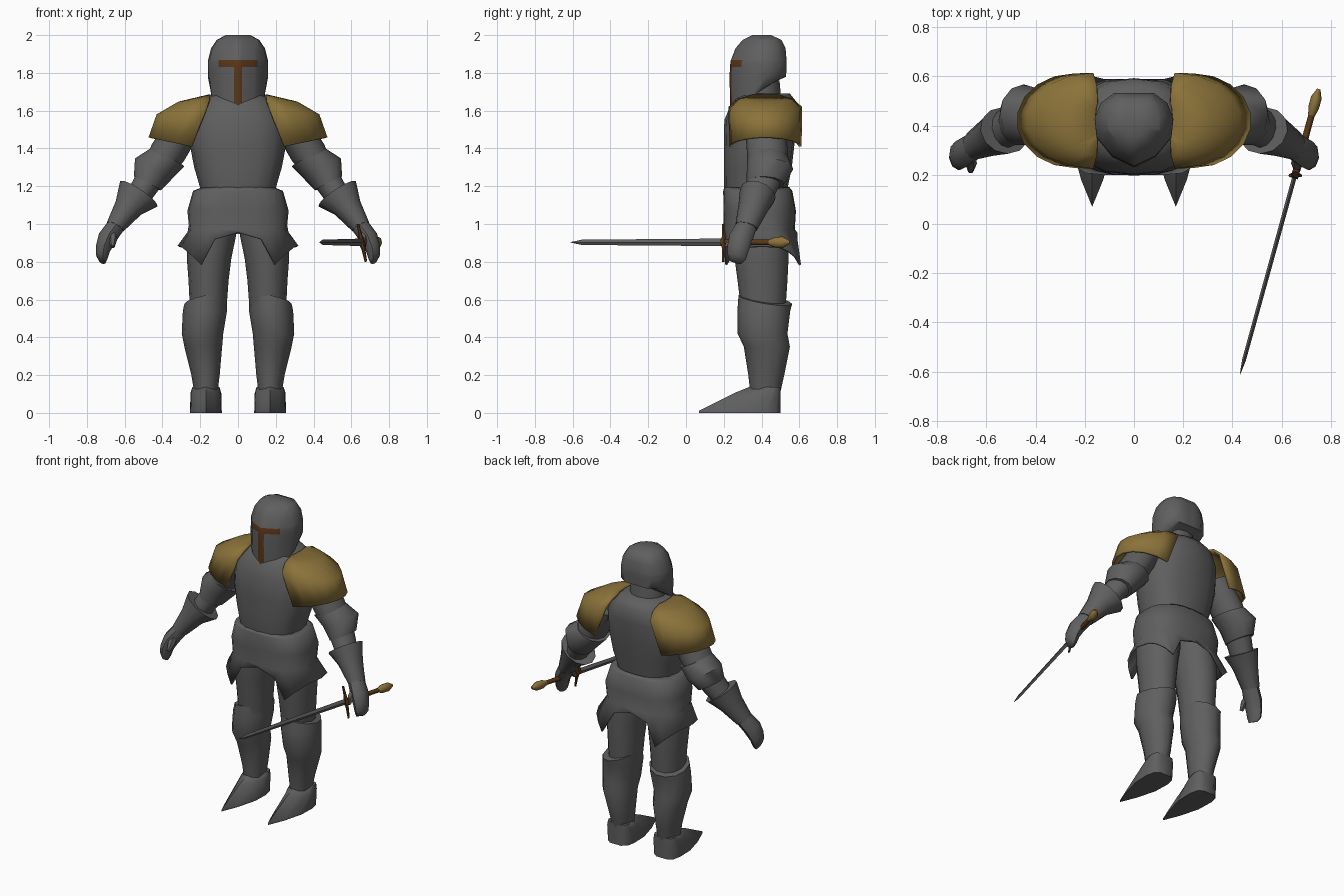
import bpy, bmesh, math
from mathutils import Vector

if "Cube" in bpy.data.objects:
    bpy.data.objects.remove(bpy.data.objects["Cube"])


def material(name, rgb):
    m = bpy.data.materials.new(name)
    m.diffuse_color = (*rgb, 1)
    m.use_nodes = True
    m.node_tree.nodes["Principled BSDF"].inputs["Base Color"].default_value = m.diffuse_color
    return m


STEEL = material("dark_steel", (0.115, 0.115, 0.115))
GOLD = material("dull_gold", (0.26, 0.17, 0.042))
BROWN = material("dark_brown", (0.10, 0.037, 0.009))


def oval(c, rx, ry, axis=(0, 0, 1), n=12, p=1.0):
    """Ring of points round c, square to axis; p below 1 squares it off."""
    a = Vector(axis).normalized()
    u = Vector((0, 1, 0)).cross(a).normalized()
    v = a.cross(u)
    pts = []
    for i in range(n):
        t = 2 * math.pi * i / n
        s, k = math.sin(t), math.cos(t)
        pts.append(Vector(c) + u * rx * math.copysign(abs(k) ** p, k)
                   + v * ry * math.copysign(abs(s) ** p, s))
    return pts


def loft(name, rings, mat=STEEL, mirror=False, closed=True, caps=True, shell=0):
    """Skin a list of equal point rows into one object."""
    bm = bmesh.new()
    rows = [[bm.verts.new(q) for q in r] for r in rings]
    n = len(rows[0])
    for a, b in zip(rows, rows[1:]):
        for i in range(n if closed else n - 1):
            j = (i + 1) % n
            bm.faces.new((a[i], a[j], b[j], b[i]))
    if caps:
        bm.faces.new(rows[0])
        bm.faces.new(rows[-1])
    bmesh.ops.recalc_face_normals(bm, faces=bm.faces)
    me = bpy.data.meshes.new(name)
    bm.to_mesh(me)
    bm.free()
    ob = bpy.data.objects.new(name, me)
    bpy.context.collection.objects.link(ob)
    me.materials.append(mat)
    if mirror:
        ob.modifiers.new("mirror", 'MIRROR').use_mirror_merge = False
    if shell:
        so = ob.modifiers.new("shell", 'SOLIDIFY')
        so.thickness, so.offset = shell, -1
    return ob


# Helmet: pointed front, flat back, chin lower than the nape
half = [(0, -1), (.55, -.72), (.95, -.2), (1, .3), (.85, .72), (.5, 1)]
plan = half + [(-x, y) for x, y in reversed(half[1:])]
rings = []
for z, rx, y0, y1, slope in [(1.68, .145, .235, .48, .08), (1.78, .16, .23, .53, 0),
                             (1.86, .16, .235, .533, 0), (1.93, .143, .262, .527, 0),
                             (1.975, .112, .30, .505, 0), (2.0, .065, .35, .45, 0)]:
    rings.append([(x * rx, (y0 + y1) / 2 + y * (y1 - y0) / 2, z + slope * y) for x, y in plan])
helmet = loft("helmet", rings)

# T-shaped visor slit, cut into the helmet and sunk
LOW, HIGH, STEM, WIDE = 1.832, 1.868, .021, .103
helmet.data.materials.append(BROWN)
bm = bmesh.new()
bm.from_mesh(helmet.data)
for co, no in [((0, 0, LOW), (0, 0, 1)), ((0, 0, HIGH), (0, 0, 1)), ((STEM, 0, 0), (1, 0, 0)),
               ((-STEM, 0, 0), (1, 0, 0)), ((WIDE, 0, 0), (1, 0, 0)), ((-WIDE, 0, 0), (1, 0, 0))]:
    bmesh.ops.bisect_plane(bm, geom=bm.verts[:] + bm.edges[:] + bm.faces[:],
                           plane_co=co, plane_no=no)
slit = []
for f in bm.faces:
    c = f.calc_center_median()
    bar = abs(c.x) < WIDE and LOW < c.z < HIGH
    stem = abs(c.x) < STEM and c.z < HIGH
    if c.y < .36 and f.normal.y < -.3 and (bar or stem):
        f.material_index = 1
        slit.append(f)
new = bmesh.ops.extrude_face_region(bm, geom=slit)
bmesh.ops.translate(bm, vec=(0, .015, 0),
                    verts=[g for g in new["geom"] if isinstance(g, bmesh.types.BMVert)])
bm.to_mesh(helmet.data)
bm.free()

# Neck and breastplate
loft("neck", [oval((0, .40, 1.60), .12, .11), oval((0, .395, 1.76), .11, .10)])
loft("breastplate", [oval((0, cy, z), rx, ry, n=16, p=.8) for z, cy, rx, ry in [
    (1.08, .375, .19, .15), (1.19, .37, .20, .168), (1.30, .38, .232, .18), (1.42, .387, .255, .187),
    (1.55, .398, .25, .195), (1.64, .415, .20, .175), (1.69, .415, .14, .135)]])

# Flared skirt with pointed corners on the hem
rings = [oval((0, cy, z), rx, ry, n=24, p=.75) for z, cy, rx, ry in [
    (1.195, .375, .19, .172), (1.175, .38, .238, .183), (1.07, .39, .268, .192), (.97, .388, .258, .188)]]
hem = oval((0, .408, 0), .32, .222, n=24, p=.7)
levels = [.885, .88, .86, .83, .785, .92, .955]
for i, q in enumerate(hem):
    k = min(i % 12, 12 - i % 12)
    q.z = levels[k]
    if k in (1, 2, 3):
        q.x *= .96
    if k >= 5:
        q.y = .2 if q.y < .4 else .59
loft("skirt", rings + [hem], caps=False, shell=.012)

# Legs
loft("thigh", [oval((cx, cy, z), rx, ry) for z, cx, cy, rx, ry in [
    (1.08, .125, .395, .12, .15), (.93, .142, .395, .13, .147), (.82, .153, .40, .118, .143),
    (.70, .156, .405, .106, .132), (.52, .158, .41, .095, .115)]], mirror=True)
rings = [oval((cx, cy, z), rx, ry) for z, cx, cy, rx, ry in [
    (.60, .172, .42, .112, .142), (.54, .175, .412, .117, .14), (.42, .188, .405, .11, .132),
    (.35, .184, .428, .10, .122), (.20, .172, .425, .075, .095), (.11, .17, .42, .062, .08)]]
for q in rings[0]:
    q.z -= .2 * (q.x - .172) + .16 * (q.y - .42)
loft("greave", rings, mirror=True)

# Pointed shoes
half = [(0, .07), (.045, .18), (.08, .31), (.084, .42), (.072, .475), (.04, .50)]
plan = half + [(-x, y) for x, y in reversed(half[1:])]
loft("shoe", [[(.17 + x * w, .5 - (.5 - y) * f, z) for x, y in plan]
              for z, f, w in [(0, 1, 1), (.012, 1, 1), (.105, .57, .97), (.138, .38, .85)]], mirror=True)

# Shoulder plates: half domes opening towards the neck
turns = [math.radians(a) for a in range(-90, 91, 20)]
loft("shoulder_plate", [[(x + a * math.cos(t), .42 + b * math.sin(t), z + dz * math.cos(t)) for t in turns]
     for x, a, b, z, dz in [(.148, .01, .07, 1.685, 0), (.152, .165, .145, 1.663, -.015),
                            (.165, .27, .195, 1.62, -.04), (.245, .232, .192, 1.41, .05)]],
     GOLD, mirror=True, closed=False, caps=False, shell=.015)

# Arms
DOWN = (.46, -.05, -.89)
loft("upper_arm", [oval((.27, .42, 1.54), .09, .11, DOWN), oval((.37, .43, 1.38), .096, .108, DOWN),
                   oval((.43, .43, 1.28), .08, .10, DOWN)], mirror=True)
loft("elbow_guard", [oval((.375, .435, 1.352), .102, .112, DOWN), oval((.445, .445, 1.295), .113, .123, DOWN),
                     oval((.48, .42, 1.215), .08, .10, DOWN)], mirror=True)
FORE = (.42, -.25, -.8)
loft("forearm", [oval((.46, .42, 1.25), .075, .09, FORE), oval((.57, .36, 1.08), .06, .07, FORE)], mirror=True)
cuff = oval((.525, .38, 1.16), .112, .098, FORE)
for q in cuff:
    q.z += .15 * (q.x - .525)
loft("gauntlet", [cuff, oval((.58, .355, 1.085), .076, .08, FORE), oval((.65, .32, .985), .050, .06, FORE)],
     mirror=True)
loft("hand", [oval(c, rx, ry, (.4, -.3, -.9), n=8) for c, rx, ry in [
    ((.64, .325, 1.0), .048, .055), ((.69, .292, .93), .05, .063), ((.715, .275, .87), .04, .058),
    ((.722, .268, .825), .033, .050), ((.718, .262, .80), .018, .035)]], mirror=True)
loft("thumb", [oval(c, r, r, (0, -.6, -.8), n=6) for c, r in [
    ((.668, .285, .96), .026), ((.662, .245, .92), .023), ((.664, .215, .88), .012)]], mirror=True)

# Sword in one hand, pointing forward
D = Vector((.266, .964, 0))
G = Vector((.655, .2, .903))


def along(parts, n):
    return [oval(G + D * t, h, w, D, n) for t, h, w in parts]


loft("sword_blade", along([(.01, .02, .009), (-.78, .014, .008), (-.842, .001, .001)], 4))
loft("sword_grip", along([(-.015, .02, .016), (.02, .016, .014), (.28, .015, .013)], 8), BROWN)
loft("sword_pommel", along([(.25, .015, .014), (.285, .029, .022), (.325, .03, .022), (.362, .008, .007)], 8), GOLD)
loft("sword_guard", [oval(c, r, r, (.2, 0, -1), n=6) for c, r in [
    ((.635, .197, 1.0), .007), ((.648, .2, .94), .010), ((.656, .2, .903), .018),
    ((.664, .2, .865), .010), ((.677, .197, .80), .007)]], BROWN)

# Smooth shading that keeps the plate edges sharp
bpy.ops.object.select_all(action='SELECT')
bpy.context.view_layer.objects.active = helmet
bpy.ops.object.shade_smooth_by_angle(angle=math.radians(52))
